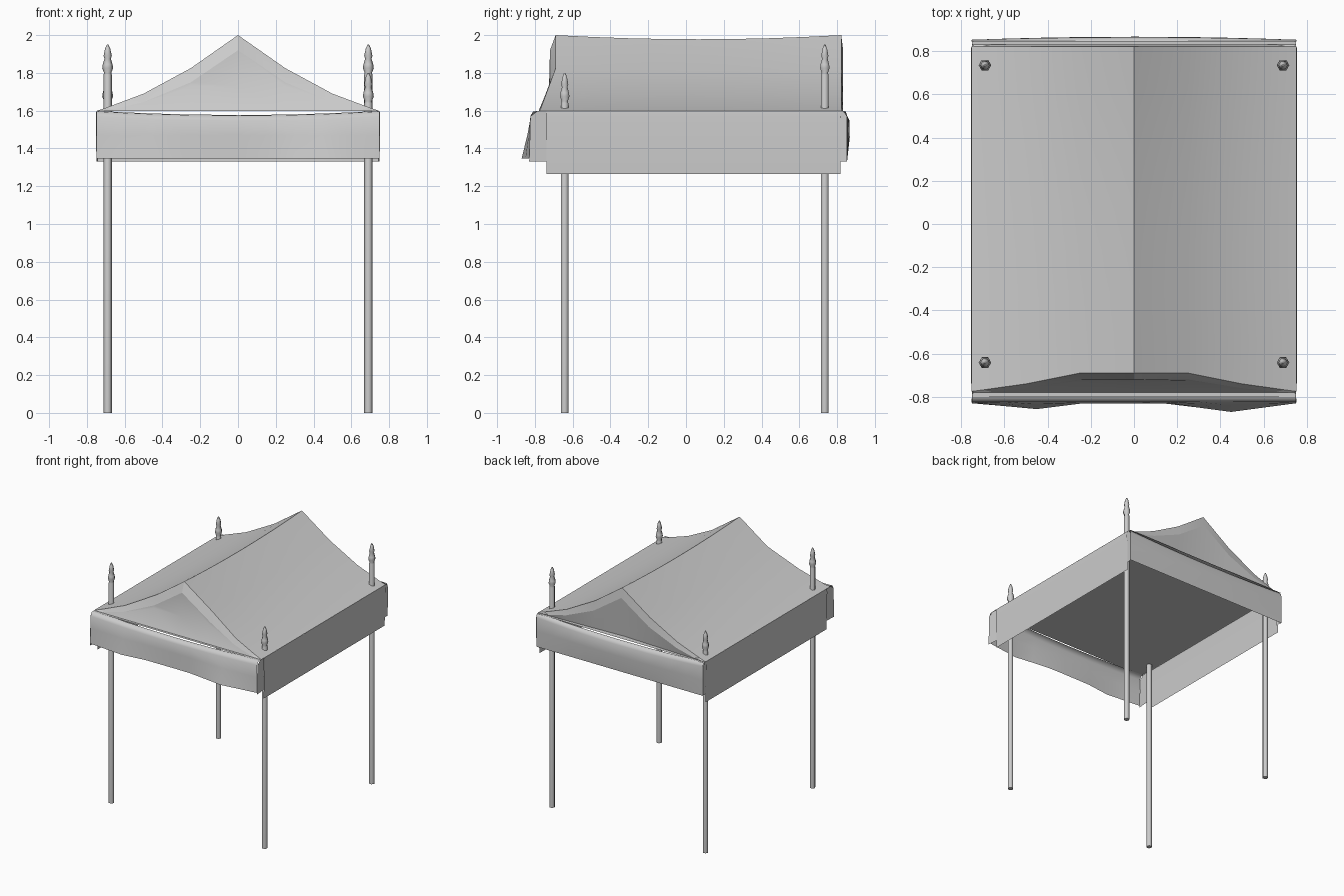
import bpy, math
from mathutils import Vector

if "Cube" in bpy.data.objects:
    bpy.data.objects.remove(bpy.data.objects["Cube"])


def sheet(name, rows, out, angle=35):
    """Cloth sheet lofted through rows of points; 'out' is the outward direction."""
    n = len(rows[0])
    verts = [p for r in rows for p in r]
    faces = [(i*n+j, i*n+j+1, (i+1)*n+j+1, (i+1)*n+j)
             for i in range(len(rows)-1) for j in range(n-1)]
    me = bpy.data.meshes.new(name)
    me.from_pydata(verts, [], faces)
    me.update()
    if sum(p.normal.dot(Vector(out)) * p.area for p in me.polygons) < 0:
        me.flip_normals()
    return finish(name, me, angle)


def finish(name, me, angle):
    ob = bpy.data.objects.new(name, me)
    bpy.context.collection.objects.link(ob)
    bpy.ops.object.select_all(action='DESELECT')
    ob.select_set(True)
    bpy.context.view_layer.objects.active = ob
    bpy.ops.object.shade_smooth_by_angle(angle=math.radians(angle))
    return ob


def mirrored(half):
    """Mirror a half list of (x, ...) stations, centre first, across x = 0."""
    return [(-p[0], *p[1:]) for p in reversed(half[1:])] + half


# Roof outline stations: x, z, front edge y
outer = mirrored([(0, 2.0, -.69), (.25, 1.825, -.69), (.5, 1.69, -.74), (.7, 1.615, -.768), (.752, 1.598, -.775)])
# Gable trim inner stations: x, z, front y
inner = mirrored([(0, 1.92, -.72), (.25, 1.75, -.72), (.5, 1.645, -.76), (.66, 1.607, -.777), (.74, 1.6, -.78)])

# Roof with slightly sagging ridge
rows = []
for k in range(9):
    t = k / 8
    sag = .022 * 4 * t * (1 - t)
    rows.append([(x, y + (.822 - y) * t, z - sag * (z - 1.6) / .4) for x, z, y in outer])
sheet("roof", rows, (0, 0, 1), 30)

# Flat ceiling cloth closing the roof from below
sheet("ceiling", [[(x, y, 1.599) for x in (-.745, 0, .745)] for y in (-.802, 0, .848)], (0, 0, -1))

# Front gable: trim and panel
front_in = [(x, y, z) for x, z, y in inner]
front_mid = [(x, -.725 if z > 1.73 else y, min(z, 1.73)) for x, z, y in inner]
sheet("front_gable_trim", [[(x, y, z) for x, z, y in outer], front_in], (0, -1, 0), 20)
sheet("front_gable_panel", [front_in, front_mid, [(x, -.78, 1.599) for x, z, y in inner]], (0, -1, 0))

# Back gable: trim and slightly recessed panel
back_in = [(x, .832, z) for x, z, y in inner]
sheet("back_gable_trim", [[(x, .822, z) for x, z, y in outer], back_in], (0, 1, 0))
sheet("back_gable_panel", [back_in, [(x, .832 - .03 * (1 - abs(x) / .74), 1.599) for x, z, y in inner]], (0, 1, 0))

# Front valance: rounded top fold, wavy hem
xs = [-.75, -.6, -.45, -.25, 0, .15, .3, .45, .6, .75]
hem = [-.83, -.843, -.857, -.832, -.83, -.832, -.85, -.87, -.85, -.83]


def dip(x):
    return .022 * (1 - (x / .75) ** 2)


rows = [[(x, -.785, 1.599 - dip(x)) for x in xs],
        [(x, -.81, 1.595 - dip(x)) for x in xs],
        [(x, -.824, 1.57 - dip(x)) for x in xs],
        [(x, -.826 + .35 * (h + .83), 1.47) for x, h in zip(xs, hem)],
        [(x, h, 1.348) for x, h in zip(xs, hem)]]
sheet("front_valance", rows, (0, -1, 0), 60)

# Back valance: rounded top fold, gently bowed
rows = []
for y, z, d, bow in [(.832, 1.599, 1, 0), (.846, 1.595, 1, .005), (.853, 1.57, 1, .012),
                     (.853, 1.46, 0, .014), (.853, 1.332, 0, 0)]:
    rows.append([(x, y + bow * (1 - (x / .75) ** 2), z - d * dip(x)) for x in xs])
sheet("back_valance", rows, (0, 1, 0), 60)

# Side valances and corner returns
for s, side in ((-1, "left"), (1, "right")):
    sheet(side + "_valance", [[(s*x, -.738, z), (s*x, .04, z), (s*x, .818, z)]
                              for x, z in ((.752, 1.598), (.755, 1.57), (.747, 1.265))], (s, 0, 0))
    sheet(side + "_front_return", [[(s*.75, -.785, 1.599), (s*.744, -.73, 1.597)],
                                   [(s*.752, -.824, 1.57), (s*.744, -.73, 1.57)],
                                   [(s*.75, -.83, 1.332), (s*.742, -.73, 1.332)]], (s, 0, 0))
    sheet(side + "_back_return", [[(s*.75, .832, 1.599), (s*.744, .80, 1.597)],
                                  [(s*.752, .853, 1.57), (s*.744, .80, 1.57)],
                                  [(s*.75, .853, 1.332), (s*.742, .80, 1.332)]], (s, 0, 0))


# Six-sided poles with spear-shaped finials
def pole(name, x, y, top):
    prof = [(.022, 0), (.022, top-.16), (.019, top-.15), (.029, top-.125), (.026, top-.105),
            (.017, top-.075), (.022, top-.06), (.014, top-.022), (.004, top)]
    n = 6
    verts = [(x + r*math.cos(math.tau*k/n), y + r*math.sin(math.tau*k/n), z)
             for r, z in prof for k in range(n)]
    faces = [(i*n+k, i*n+(k+1) % n, (i+1)*n+(k+1) % n, (i+1)*n+k)
             for i in range(len(prof)-1) for k in range(n)]
    faces += [tuple(range(n))[::-1], tuple(range(len(verts)-n, len(verts)))]
    me = bpy.data.meshes.new(name)
    me.from_pydata(verts, [], faces)
    finish(name, me, 65)


# Tall and short poles stand on opposite diagonals
for x, side, front, back in ((-.69, "left", 1.95, 1.80), (.69, "right", 1.80, 1.95)):
    pole(side + "_front_pole", x, -.642, front)
    pole(side + "_back_pole", x, .735, back)
